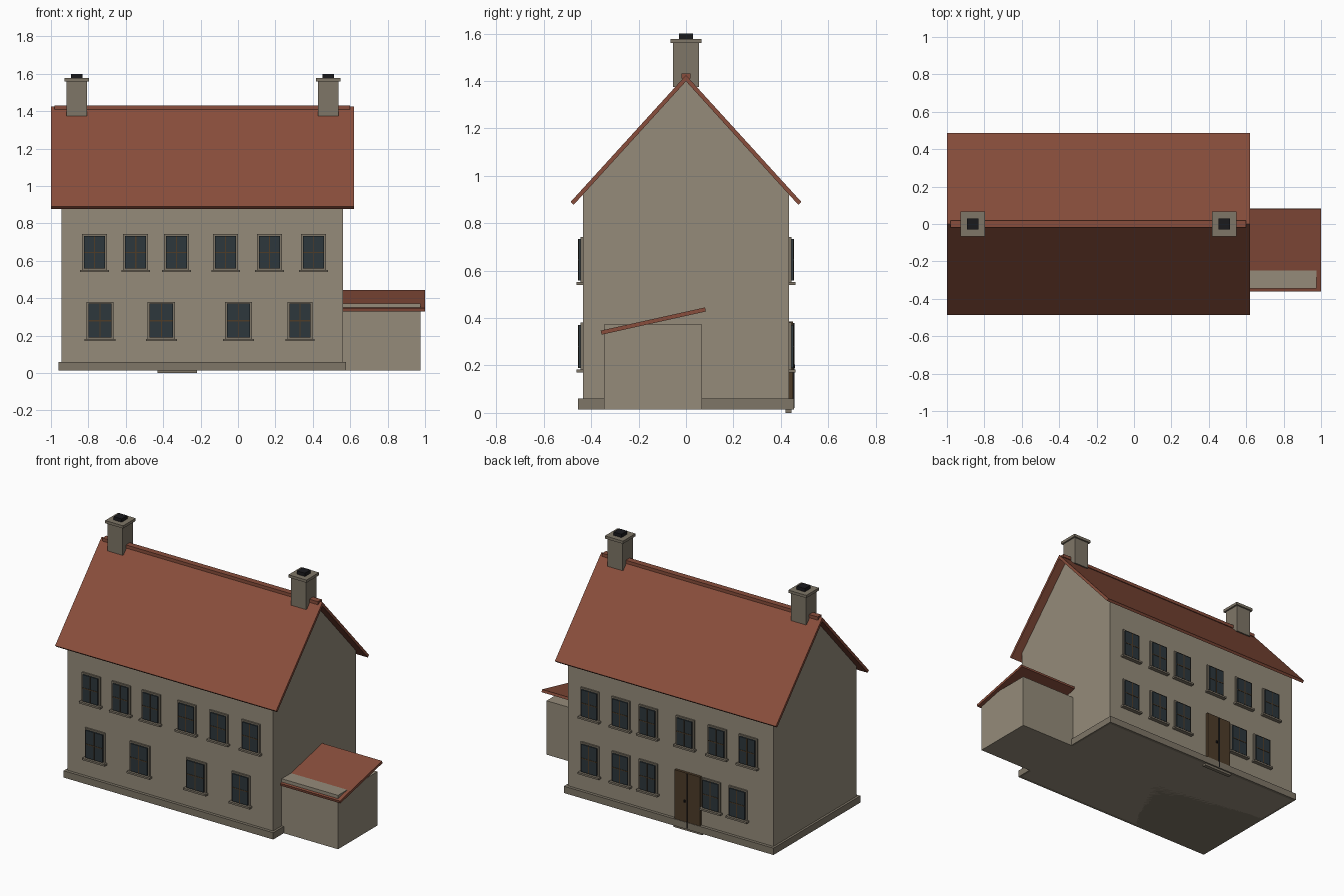
import bpy
import bmesh
from mathutils import Matrix, Vector

cube = bpy.data.objects.get("Cube")
if cube:
    bpy.data.objects.remove(cube, do_unlink=True)


def material(name, rgb):
    mat = bpy.data.materials.new(name)
    mat.use_nodes = True
    mat.diffuse_color = (*rgb, 1)
    mat.node_tree.nodes["Principled BSDF"].inputs["Base Color"].default_value = (*rgb, 1)
    return mat


WALL = material("wall_plaster", (0.30, 0.26, 0.195))
STONE = material("trim_stone", (0.21, 0.18, 0.135))
TILE = material("roof_tile", (0.25, 0.076, 0.045))
GLASS = material("window_glass", (0.026, 0.038, 0.045))
WOOD = material("dark_wood", (0.075, 0.045, 0.022))
SOOT = material("flue_soot", (0.01, 0.01, 0.012))


def finish(name, bm, mats):
    bmesh.ops.recalc_face_normals(bm, faces=bm.faces[:])
    mesh = bpy.data.meshes.new(name)
    bm.to_mesh(mesh)
    bm.free()
    for mat in mats:
        mesh.materials.append(mat)
    obj = bpy.data.objects.new(name, mesh)
    bpy.context.collection.objects.link(obj)
    return obj


def boxes(name, parts):
    """One object from boxes given as (x range, y range, z range, material)."""
    bm = bmesh.new()
    mats = []
    for xr, yr, zr, mat in parts:
        if mat not in mats:
            mats.append(mat)
        ranges = (xr, yr, zr)
        centre = Vector([(a + b) / 2 for a, b in ranges])
        size = [abs(b - a) for a, b in ranges]
        made = bmesh.ops.create_cube(
            bm, size=1, matrix=Matrix.Translation(centre) @ Matrix.Diagonal((*size, 1)))
        for face in {f for v in made["verts"] for f in v.link_faces}:
            face.material_index = mats.index(mat)
    return finish(name, bm, mats)


def prism(name, profile, x0, x1, mat):
    """Extrude a (y, z) outline along x."""
    bm = bmesh.new()
    face = bm.faces.new([bm.verts.new((x0, y, z)) for y, z in profile])
    made = bmesh.ops.extrude_face_region(bm, geom=[face])
    moved = [g for g in made["geom"] if isinstance(g, bmesh.types.BMVert)]
    bmesh.ops.translate(bm, verts=moved, vec=(x1 - x0, 0, 0))
    return finish(name, bm, [mat])


def around(c, width):
    return (c - width / 2, c + width / 2)


# Main house: gabled walls, plinth, roof and ridge
LEFT, RIGHT, DEPTH = -0.945, 0.562, 0.435
prism("house_walls",
      [(-DEPTH, 0.015), (DEPTH, 0.015), (DEPTH, 0.921), (0, 1.399), (-DEPTH, 0.921)],
      LEFT, RIGHT, WALL)
boxes("plinth", [((-0.96, 0.577), (-0.455, 0.455), (0.015, 0.06), STONE)])
prism("main_roof",
      [(-0.487, 0.89), (0, 1.425), (0.487, 0.89), (0.474, 0.878), (0, 1.399), (-0.474, 0.878)],
      -1.0, 0.62, TILE)
boxes("roof_ridge", [((-0.98, 0.6), (-0.02, 0.02), (1.41, 1.431), TILE)])

# Chimneys
for side, x in (("right", -0.862), ("left", 0.482)):
    boxes(f"chimney_{side}", [
        (around(x, 0.11), around(0, 0.11), (1.375, 1.562), STONE),
        (around(x, 0.132), around(0, 0.132), (1.56, 1.578), STONE),
        (around(x, 0.06), around(0, 0.06), (1.575, 1.6), SOOT)])

# Side annex with a lean-to roof
boxes("annex_walls", [((0.55, 0.975), (-0.345, 0.068), (0.015, 0.372), WALL)])
prism("annex_roof",
      [(-0.36, 0.347), (0.08, 0.445), (0.084, 0.428), (-0.356, 0.33)],
      RIGHT, 1.0, TILE)


# Windows: surround, pane, glazing bars and sill
def window(name, x, width, sill, height, side):
    def out(depth):
        return (side * (DEPTH - 0.01), side * (DEPTH + depth))
    low, top = sill + 0.012, sill + height
    pane = (low + 0.006, top - 0.01)
    boxes(name, [
        (around(x, width), out(0.01), (low, top), STONE),
        (around(x, width - 0.022), out(0.019), pane, GLASS),
        (around(x, 0.006), out(0.021), pane, WOOD),
        (around(x, width - 0.022), out(0.021), around(sum(pane) / 2, 0.006), WOOD),
        (around(x, width + 0.02), out(0.026), (sill, low), STONE)])


UPPER = dict(sill=0.54, height=0.203)
LOWER = dict(sill=0.171, height=0.21)
for i, x in enumerate((-0.767, -0.547, -0.328, -0.066, 0.169, 0.404)):
    window(f"front_upper_window_{i}", x, 0.134, side=-1, **UPPER)
for i, x in enumerate((-0.738, -0.41, 0.003, 0.331)):
    window(f"front_lower_window_{i}", x, 0.134 if i == 3 else 0.146, side=-1, **LOWER)
for i, x in enumerate((0.395, 0.168, -0.032, -0.303, -0.538, -0.764)):
    window(f"back_upper_window_{i}", x, 0.134, side=1, **UPPER)
for i, x in enumerate((0.395, 0.168, -0.032, -0.495, -0.69)):
    window(f"back_lower_window_{i}", x, 0.134, side=1, **LOWER)

# Back double door with centre seam, handle and step
DOOR = -0.325
boxes("back_door", [
    (around(DOOR, 0.185), (0.42, 0.452), (0.02, 0.385), WOOD),
    (around(DOOR, 0.006), (0.42, 0.457), (0.02, 0.38), SOOT),
    (around(DOOR + 0.018, 0.01), (0.45, 0.46), (0.19, 0.205), SOOT)])
boxes("door_step", [(around(DOOR, 0.21), (0.42, 0.445), (0, 0.017), STONE)])
